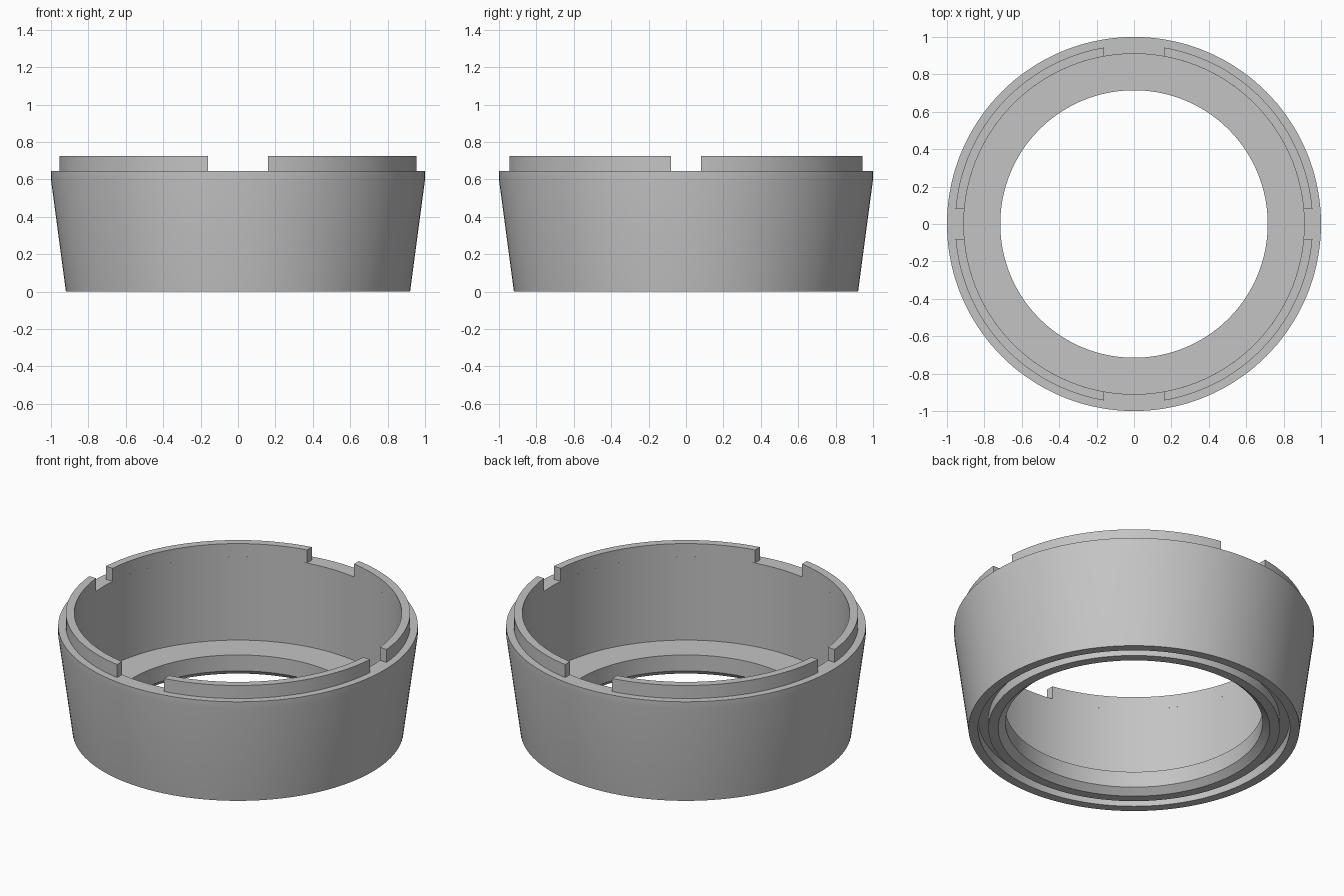
import bpy, bmesh
from math import sin, cos, asin, pi

cube = bpy.data.objects.get("Cube")
if cube:
    bpy.data.objects.remove(cube, do_unlink=True)

grey = bpy.data.materials.new("plain grey")
grey.use_nodes = True
grey.diffuse_color = (0.55, 0.55, 0.55, 1)
grey.node_tree.nodes["Principled BSDF"].inputs["Base Color"].default_value = grey.diffuse_color

SHELF, TOP = 0.645, 0.725
BORE, LIP = 0.91, 0.957
FRONT_GAP, SIDE_GAP = 0.16, 0.08


def finish(bm, name):
    bmesh.ops.recalc_face_normals(bm, faces=bm.faces[:])
    mesh = bpy.data.meshes.new(name)
    bm.to_mesh(mesh)
    bm.free()
    mesh.materials.append(grey)
    obj = bpy.data.objects.new(name, mesh)
    bpy.context.collection.objects.link(obj)
    bpy.ops.object.select_all(action='DESELECT')
    obj.select_set(True)
    bpy.context.view_layer.objects.active = obj
    bpy.ops.object.shade_smooth_by_angle(angle=pi / 6)


def lathe(name, profile, steps=144):
    """Turn a closed (radius, height) profile about the z axis."""
    bm = bmesh.new()
    rings = [[bm.verts.new((r * cos(2 * pi * i / steps), r * sin(2 * pi * i / steps), z))
              for r, z in profile] for i in range(steps)]
    n = len(profile)
    for i in range(steps):
        a, b = rings[i], rings[(i + 1) % steps]
        for j in range(n):
            k = (j + 1) % n
            bm.faces.new((a[j], b[j], b[k], a[k]))
    finish(bm, name)


def lip_segment(name, sx, sy, steps=32):
    """Raised arc in one quadrant, with square-cut ends."""
    bm = bmesh.new()
    section = [(BORE, SHELF), (BORE, TOP), (LIP, TOP), (LIP, SHELF)]
    rows = []
    for i in range(steps + 1):
        row = []
        for r, z in section:
            start = asin(SIDE_GAP / r)
            end = pi / 2 - asin(FRONT_GAP / r)
            t = start + (end - start) * i / steps
            row.append(bm.verts.new((sx * r * cos(t), sy * r * sin(t), z)))
        rows.append(row)
    for a, b in zip(rows, rows[1:]):
        for j in range(3):
            bm.faces.new((a[j], b[j], b[j + 1], a[j + 1]))
    bm.faces.new(rows[0])
    bm.faces.new(rows[-1])
    finish(bm, name)


# Tapered cup wall with inner floor, central hole and underside groove
lathe("ring_body", [
    (0.92, 0), (1.0, 0.6), (1.0, SHELF), (BORE, SHELF),
    (BORE, 0.133), (0.715, 0.133), (0.715, 0.035), (0.755, 0),
    (0.81, 0), (0.81, 0.06), (0.867, 0.06), (0.867, 0)])

# Four lip arcs separated by wide front/back gaps and narrow side gaps
for depth, sy in (("front", -1), ("back", 1)):
    for side, sx in (("left", 1), ("right", -1)):
        lip_segment(f"{depth}_{side}_lip", sx, sy)
